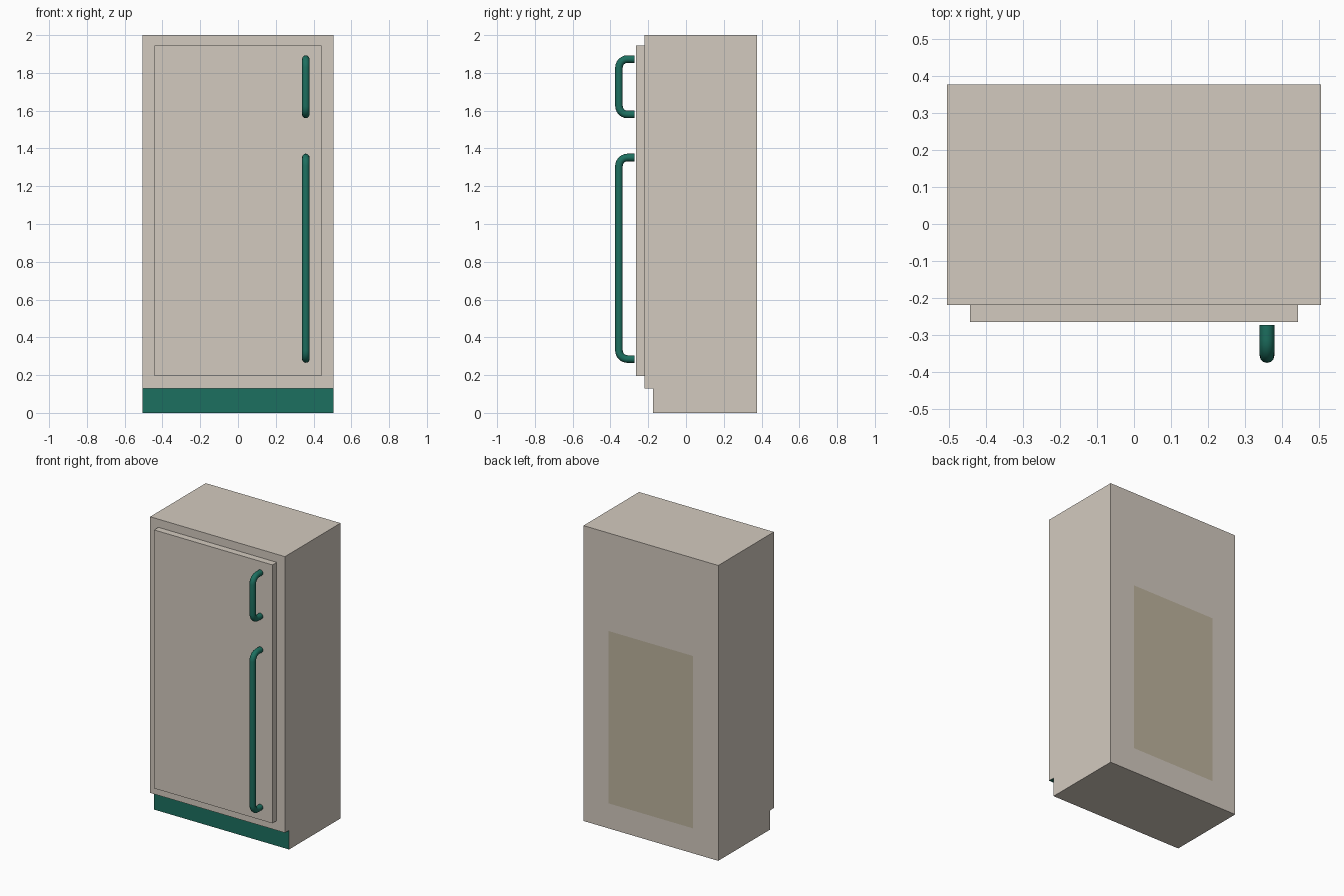
import bpy, bmesh, math

if "Cube" in bpy.data.objects:
    bpy.data.objects.remove(bpy.data.objects["Cube"])


def material(name, rgb):
    m = bpy.data.materials.new(name)
    m.diffuse_color = (*rgb, 1)
    m.use_nodes = True
    m.node_tree.nodes["Principled BSDF"].inputs["Base Color"].default_value = m.diffuse_color
    return m


BEIGE = material("beige_enamel", (0.65, 0.59, 0.52))
TEAL = material("teal_trim", (0.012, 0.16, 0.115))
TAN = material("tan_panel", (0.51, 0.45, 0.34))


def finish(name, bm, *mats):
    mesh = bpy.data.meshes.new(name)
    bmesh.ops.recalc_face_normals(bm, faces=bm.faces)
    bm.to_mesh(mesh)
    bm.free()
    for m in mats:
        mesh.materials.append(m)
    obj = bpy.data.objects.new(name, mesh)
    bpy.context.collection.objects.link(obj)
    return obj


def extrude_x(bm, profile, half_width):
    """Close a (y, z) profile and extrude it symmetrically along x."""
    face = bm.faces.new([bm.verts.new((-half_width, y, z)) for y, z in profile])
    new = bmesh.ops.extrude_face_region(bm, geom=[face])["geom"]
    bmesh.ops.translate(bm, vec=(2 * half_width, 0, 0),
                        verts=[v for v in new if isinstance(v, bmesh.types.BMVert)])


# Cabinet with a recessed toe kick; the kick front and step underside are teal
KICK_Z, KICK_Y = 0.13, -0.175
bm = bmesh.new()
extrude_x(bm, [(0.376, 0), (0.376, 2), (-0.219, 2), (-0.219, KICK_Z),
               (KICK_Y, KICK_Z), (KICK_Y, 0)], 0.505)
for f in bm.faces:
    if all(v.co.y < KICK_Y + 0.001 and v.co.z < KICK_Z + 0.001 for v in f.verts):
        f.material_index = 1
finish("cabinet", bm, BEIGE, TEAL)

# Door slab on the front
bm = bmesh.new()
extrude_x(bm, [(-0.219, 0.195), (-0.219, 1.945), (-0.265, 1.945), (-0.265, 0.195)], 0.443)
finish("door", bm, BEIGE)

# Flat panel on the back
bm = bmesh.new()
bm.faces.new([bm.verts.new((x, 0.377, z)) for x, z in
              ((0.318, 0.17), (-0.318, 0.17), (-0.318, 1.337), (0.318, 1.337))])
finish("back_panel", bm, TAN)


# Tubular pull handles with rounded corners
def handle(name, z_low, z_high, x=0.359, tube=0.02, bend=0.045):
    y_end, y_bar = -0.273, -0.355
    low, high = z_low + tube, z_high - tube
    path = [(y_end, low)]
    for zc, start in ((low + bend, 270), (high - bend, 180)):
        for i in range(7):
            a = math.radians(start - 15 * i)
            path.append((y_bar + bend + bend * math.cos(a), zc + bend * math.sin(a)))
    path.append((y_end, high))
    curve = bpy.data.curves.new(name, "CURVE")
    curve.dimensions = "3D"
    curve.bevel_depth = tube
    curve.bevel_resolution = 4
    curve.use_fill_caps = True
    spline = curve.splines.new("POLY")
    spline.points.add(len(path) - 1)
    for p, (y, z) in zip(spline.points, path):
        p.co = (x, y, z, 1)
    curve.materials.append(TEAL)
    obj = bpy.data.objects.new(name, curve)
    bpy.context.collection.objects.link(obj)
    bpy.ops.object.select_all(action="DESELECT")
    obj.select_set(True)
    bpy.context.view_layer.objects.active = obj
    bpy.ops.object.convert(target="MESH")
    bpy.ops.object.shade_smooth_by_angle(angle=math.radians(40))


handle("upper_handle", 1.56, 1.893)
handle("lower_handle", 0.265, 1.372)
